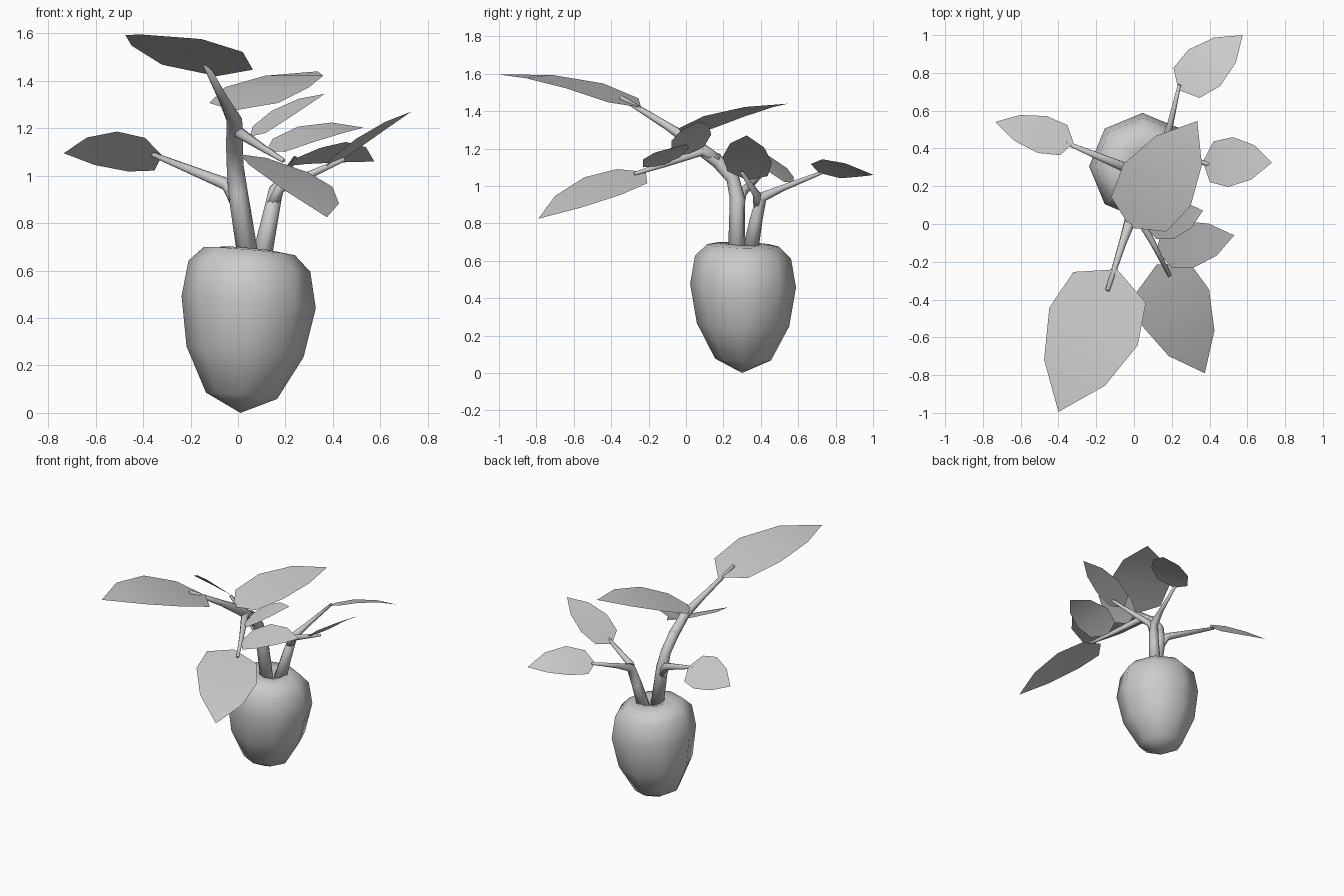
import bpy, bmesh, math
from mathutils import Vector

if "Cube" in bpy.data.objects:
    bpy.data.objects.remove(bpy.data.objects["Cube"])


def finish(name, bm):
    bmesh.ops.recalc_face_normals(bm, faces=bm.faces)
    me = bpy.data.meshes.new(name)
    bm.to_mesh(me)
    bm.free()
    for p in me.polygons:
        p.use_smooth = True
    ob = bpy.data.objects.new(name, me)
    bpy.context.collection.objects.link(ob)
    return ob


# swollen bulb: eight-sided rings, tilted down to the right
def bulb():
    bm = bmesh.new()
    rings = [(0.015, 0.072, 0.15), (0.03, 0.258, 0.247), (0.045, 0.467, 0.283),
             (0.048, 0.618, 0.257), (0.048, 0.682, 0.192), (0.05, 0.692, 0.1)]
    loops = []
    for cx, cz, r in rings:
        loop = []
        for i in range(8):
            a = math.tau * i / 8
            dx, dy = r * math.cos(a), r * math.sin(a)
            loop.append(bm.verts.new((cx + dx, 0.305 + dy, cz - 0.09 * dx - 0.035 * dy)))
        loops.append(loop)
    bottom = bm.verts.new((0.01, 0.3, 0.0))
    top = bm.verts.new((0.07, 0.31, 0.65))
    for i in range(8):
        j = (i + 1) % 8
        bm.faces.new((bottom, loops[0][j], loops[0][i]))
        bm.faces.new((top, loops[-1][i], loops[-1][j]))
        for a, b in zip(loops, loops[1:]):
            bm.faces.new((a[i], a[j], b[j], b[i]))
    finish("bulb", bm)


# tapered tube through points given as (x, y, z, radius)
def stem(name, pts, sides=8):
    bm = bmesh.new()
    cs = [Vector(p[:3]) for p in pts]
    ref = Vector((1, 0.2, 0)) if abs((cs[-1] - cs[0]).normalized().x) < 0.7 else Vector((0, 1, 0))
    loops = []
    for k, c in enumerate(cs):
        d = (cs[min(k + 1, len(cs) - 1)] - cs[max(k - 1, 0)]).normalized()
        s = (ref - d * ref.dot(d)).normalized()
        t = d.cross(s)
        loops.append([bm.verts.new(c + pts[k][3] * (s * math.cos(math.tau * i / sides)
                      + t * math.sin(math.tau * i / sides))) for i in range(sides)])
    for a, b in zip(loops, loops[1:]):
        for i in range(sides):
            j = (i + 1) % sides
            bm.faces.new((a[i], a[j], b[j], b[i]))
    bm.faces.new(loops[0])
    bm.faces.new(loops[-1])
    finish(name, bm)


# eight-point leaf from base to tip, rolled about its axis and bowed upward
def leaf(name, base, tip, roll, bow):
    bm = bmesh.new()
    b, t = Vector(base), Vector(tip)
    axis = t - b
    length = axis.length
    n = Vector((axis.y, -axis.x, 0)).normalized()
    up = n.cross(axis).normalized()
    a = math.radians(roll)
    side = n * math.cos(a) + up * math.sin(a)
    prev = [bm.verts.new(b)]
    for f, w, h in ((0.126, 0.25, 0.35), (0.4, 0.305, 1), (0.725, 0.21, 0.85)):
        c = b + axis * f + Vector((0, 0, bow * h))
        row = [bm.verts.new(c - side * w * length), bm.verts.new(c + side * w * length)]
        bm.faces.new(prev + row[::-1] if len(prev) == 2 else prev + row)
        prev = row
    bm.faces.new(prev + [bm.verts.new(t)])
    # orient every face upward
    finish(name, bm)


bulb()

stem("main_stem", [(0.045, 0.27, 0.64, 0.046), (0.0, 0.275, 0.93, 0.042), (-0.012, 0.25, 1.04, 0.036),
                   (-0.015, 0.17, 1.13, 0.036), (-0.015, 0.03, 1.235, 0.033), (-0.06, -0.1, 1.32, 0.021),
                   (-0.14, -0.35, 1.475, 0.012)])
stem("left_branch", [(0.005, 0.275, 0.88, 0.035), (-0.05, 0.3, 0.965, 0.026), (-0.36, 0.43, 1.09, 0.01)])
stem("front_branch", [(-0.015, 0.17, 1.14, 0.034), (0.0, 0.08, 1.185, 0.025), (0.1, -0.1, 1.12, 0.016),
                      (0.19, -0.275, 1.065, 0.01)])
stem("second_stem", [(0.095, 0.34, 0.63, 0.044), (0.135, 0.375, 0.82, 0.035), (0.16, 0.405, 0.94, 0.03),
                     (0.19, 0.52, 0.99, 0.017), (0.24, 0.735, 1.075, 0.009)])
stem("right_branch", [(0.145, 0.39, 0.88, 0.03), (0.18, 0.38, 0.95, 0.022), (0.45, 0.3, 1.07, 0.009)])

leaf("top_front_leaf", (-0.09, -0.24, 1.42), (-0.4, -0.995, 1.595), 3, 0.045)
leaf("lower_front_leaf", (0.12, -0.215, 1.075), (0.375, -0.79, 0.825), 14, 0.025)
leaf("crown_leaf", (-0.02, -0.02, 1.275), (0.335, 0.545, 1.44), 0, 0.032)
leaf("left_leaf", (-0.32, 0.43, 1.085), (-0.735, 0.54, 1.095), -40, 0.013)
leaf("back_leaf", (0.235, 0.71, 1.07), (0.575, 1.0, 1.06), 20, 0.03)
leaf("right_leaf", (0.365, 0.33, 1.03), (0.73, 0.325, 1.27), 8, 0.015)
leaf("small_lower_leaf", (0.12, -0.14, 1.105), (0.53, -0.06, 1.203), -15, 0.03)
leaf("small_upper_leaf", (0.05, 0.0, 1.165), (0.365, 0.07, 1.345), -10, 0.02)
